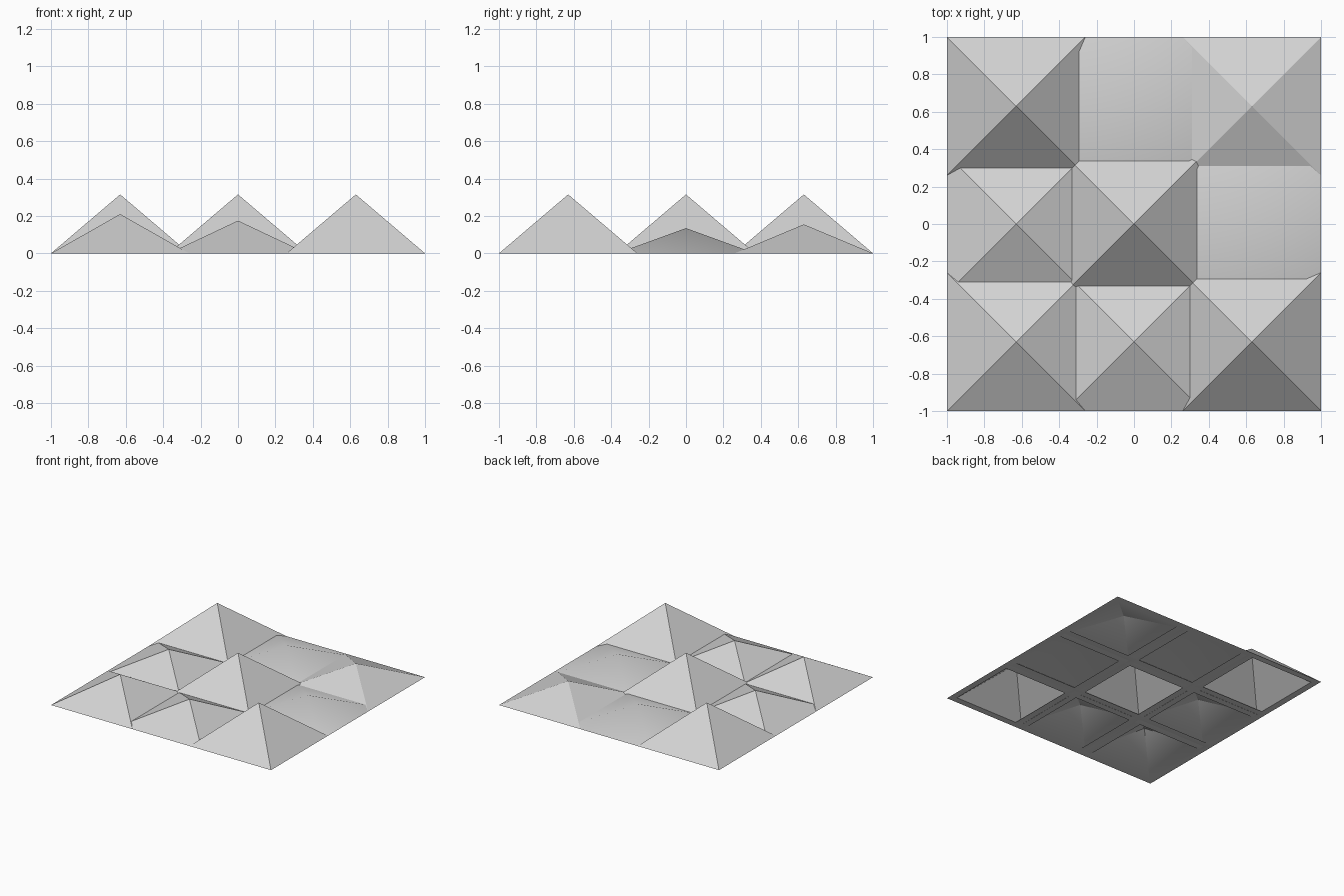
import bpy
import bmesh
import math

cube = bpy.data.objects.get("Cube")
if cube:
    bpy.data.objects.remove(cube, do_unlink=True)

SPACING = 0.63   # distance between peaks
HALF = 0.37      # half width of each base, so neighbours overlap
RIM = 0.054      # width of the flat rim underneath

grey = bpy.data.materials.new("light_grey")
grey.use_nodes = True
grey.diffuse_color = (0.65, 0.65, 0.65, 1)
bsdf = next(n for n in grey.node_tree.nodes if n.type == 'BSDF_PRINCIPLED')
bsdf.inputs["Base Color"].default_value = grey.diffuse_color


def hollow_pyramid(name, x, y, height):
    """Pyramid shell with an open underside and a flat rim."""
    bm = bmesh.new()

    def shell(half):
        ring = [bm.verts.new((sx * half, sy * half, 0))
                for sx, sy in ((-1, -1), (1, -1), (1, 1), (-1, 1))]
        apex = bm.verts.new((0, 0, height * half / HALF))
        for i in range(4):
            bm.faces.new((ring[i], ring[(i + 1) % 4], apex))
        return ring

    outer, inner = shell(HALF), shell(HALF - RIM)
    for i in range(4):
        j = (i + 1) % 4
        bm.faces.new((outer[i], inner[i], inner[j], outer[j]))
    bmesh.ops.recalc_face_normals(bm, faces=bm.faces)

    mesh = bpy.data.meshes.new(name)
    bm.to_mesh(mesh)
    bm.free()
    mesh.materials.append(grey)
    obj = bpy.data.objects.new(name, mesh)
    obj.location = (x, y, 0)
    bpy.context.collection.objects.link(obj)
    return obj


# Peak heights, rows from front to back, columns from right (-x) to left (+x)
rows = {
    "front": (0.21, 0.175, 0.315),
    "middle": (0.175, 0.315, 0.135),
    "back": (0.315, 0.135, 0.155),
}
bpy.ops.object.select_all(action='DESELECT')
for r, (row, heights) in enumerate(rows.items()):
    for c, (side, height) in enumerate(zip(("right", "centre", "left"), heights)):
        peak = hollow_pyramid(f"{row}_{side}_pyramid",
                              (c - 1) * SPACING, (r - 1) * SPACING, height)
        peak.select_set(True)
        bpy.context.view_layer.objects.active = peak

# Only the shallowest ridges blend; the rest stay crisp
bpy.ops.object.shade_smooth_by_angle(angle=math.radians(30))
